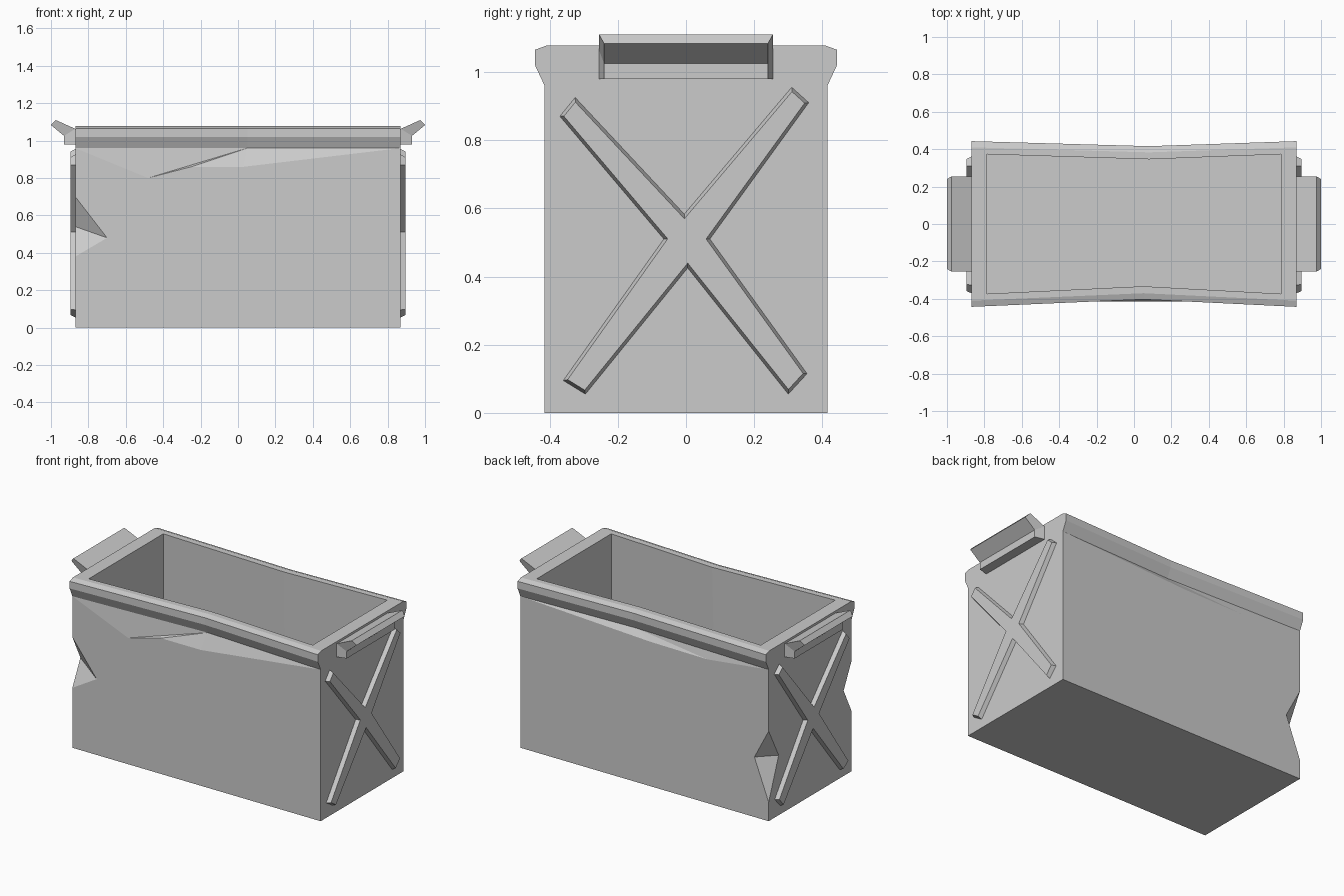
import bpy, bmesh

cube = bpy.data.objects.get("Cube")
if cube:
    bpy.data.objects.remove(cube, do_unlink=True)

# Single painted-metal colour
GREY = (0.6, 0.6, 0.6, 1)
metal = bpy.data.materials.new("grey_metal")
metal.use_nodes = True
metal.diffuse_color = GREY
metal.node_tree.nodes["Principled BSDF"].inputs["Base Color"].default_value = GREY

HX, HY, RIM_Z, TOP = 0.87, 0.415, 0.96, 1.077


def finish(name, bm):
    bmesh.ops.remove_doubles(bm, verts=bm.verts, dist=0.0005)
    bmesh.ops.recalc_face_normals(bm, faces=bm.faces)
    mesh = bpy.data.meshes.new(name)
    bm.to_mesh(mesh)
    bm.free()
    mesh.materials.append(metal)
    obj = bpy.data.objects.new(name, mesh)
    bpy.context.collection.objects.link(obj)
    return obj


def face(bm, pts):
    return bm.faces.new([bm.verts.new(p) for p in pts])


def ring(hx, y, z, dent=1.0):
    """Six-point loop whose long sides are bent inward near the middle."""
    return [(-hx, -y, z), (0.05, -y + 0.04 * dent, z), (hx, -y, z),
            (hx, y, z), (0.08, y - 0.027 * dent, z), (-hx, y, z)]


# Bin: flared rim, top lip, inside walls and floor as stacked loops
bm = bmesh.new()
rings = [ring(HX, HY, RIM_Z), ring(HX, 0.443, 1.02), ring(HX, 0.443, 1.065),
         ring(HX, 0.41, TOP), ring(0.785, 0.373, TOP), ring(0.785, 0.373, 0.08, 0.2)]
for low, high in zip(rings, rings[1:]):
    for i in range(6):
        j = (i + 1) % 6
        face(bm, [low[i], low[j], high[j], high[i]])
face(bm, rings[-1])
front_mid, back_mid = rings[0][1], rings[0][4]


def long_wall(y, mid, dents, corner):
    """Flat wall with a creased upper edge and a dented corner at -x."""
    low, tip, high, end = corner
    edge = [(-HX, y, RIM_Z)] + [(x, y, z) for x, z in dents] + [(HX, y, RIM_Z)]
    face(bm, [(-HX, y, 0), (HX, y, 0)] + edge[::-1] + [high, tip, low])
    for a, b in zip(edge, edge[1:]):
        face(bm, [a, b, mid])
    face(bm, [low, tip, end])
    face(bm, [end, tip, high])


front_corner = [(-HX, -HY, 0.38), (-0.70, -HY, 0.48), (-HX, -HY, 0.70), (-HX, -0.335, 0.54)]
back_corner = [(-HX, HY, 0.12), (-0.77, HY, 0.38), (-HX, HY, 0.57), (-HX, 0.315, 0.38)]
long_wall(-HY, front_mid, [(-0.48, 0.80), (-0.25, 0.86), (0.03, 0.86)], front_corner)
long_wall(HY, back_mid, [(-0.44, 0.91), (-0.04, 0.915)], back_corner)

# End walls and underside
f_low, _, f_high, f_end = front_corner
b_low, _, b_high, b_end = back_corner
face(bm, [(-HX, -HY, 0), (-HX, HY, 0), b_low, b_end, b_high,
          (-HX, HY, RIM_Z), (-HX, -HY, RIM_Z), f_high, f_end, f_low])
face(bm, [(HX, -HY, 0), (HX, HY, 0), (HX, HY, RIM_Z), (HX, -HY, RIM_Z)])
face(bm, [(-HX, -HY, 0), (HX, -HY, 0), (HX, HY, 0), (-HX, HY, 0)])
finish("bin_body", bm)

# Cross braces: outline in (y, z), raised with sloping sides
CROSS = [(-0.37, 0.87), (-0.325, 0.925), (-0.005, 0.583), (0.31, 0.955),
         (0.36, 0.91), (0.07, 0.51), (0.355, 0.115), (0.30, 0.055),
         (0.005, 0.425), (-0.295, 0.055), (-0.36, 0.095), (-0.065, 0.51)]
# Handles: (x, z) of the wall-side and outer edges, the outer one narrower
HANDLE_BACK = [(HX, 0.98), (HX, 1.063), (0.975, 1.11)]
HANDLE_FRONT = [(0.93, 0.98), (0.93, 1.025), (1.0, 1.083)]

for side, label in ((1, "left"), (-1, "right")):
    bm = bmesh.new()
    plate = face(bm, [(HX, y, z) for y, z in reversed(CROSS)])
    plate.normal_update()
    if plate.normal.x < 0:
        plate.normal_flip()
    bmesh.ops.inset_region(bm, faces=[plate], thickness=0.009, depth=0.025,
                           use_even_offset=True, use_boundary=True)
    for v in bm.verts:
        v.co.x *= side
    brace = finish("cross_brace_" + label, bm)
    # The open brace shell must face away from the bin
    if sum(p.normal.x * p.area for p in brace.data.polygons) * side < 0:
        brace.data.flip_normals()

    bm = bmesh.new()
    ends = []
    for s in (-1, 1):
        back = [(x * side, s * 0.255, z) for x, z in HANDLE_BACK]
        front = [(x * side, s * 0.24, z) for x, z in HANDLE_FRONT]
        for i in (0, 1):
            face(bm, [back[i], back[i + 1], front[i + 1], front[i]])
        ends.append(back + front[::-1])
    for i in range(6):
        j = (i + 1) % 6
        face(bm, [ends[0][i], ends[0][j], ends[1][j], ends[1][i]])
    finish("handle_" + label, bm)
